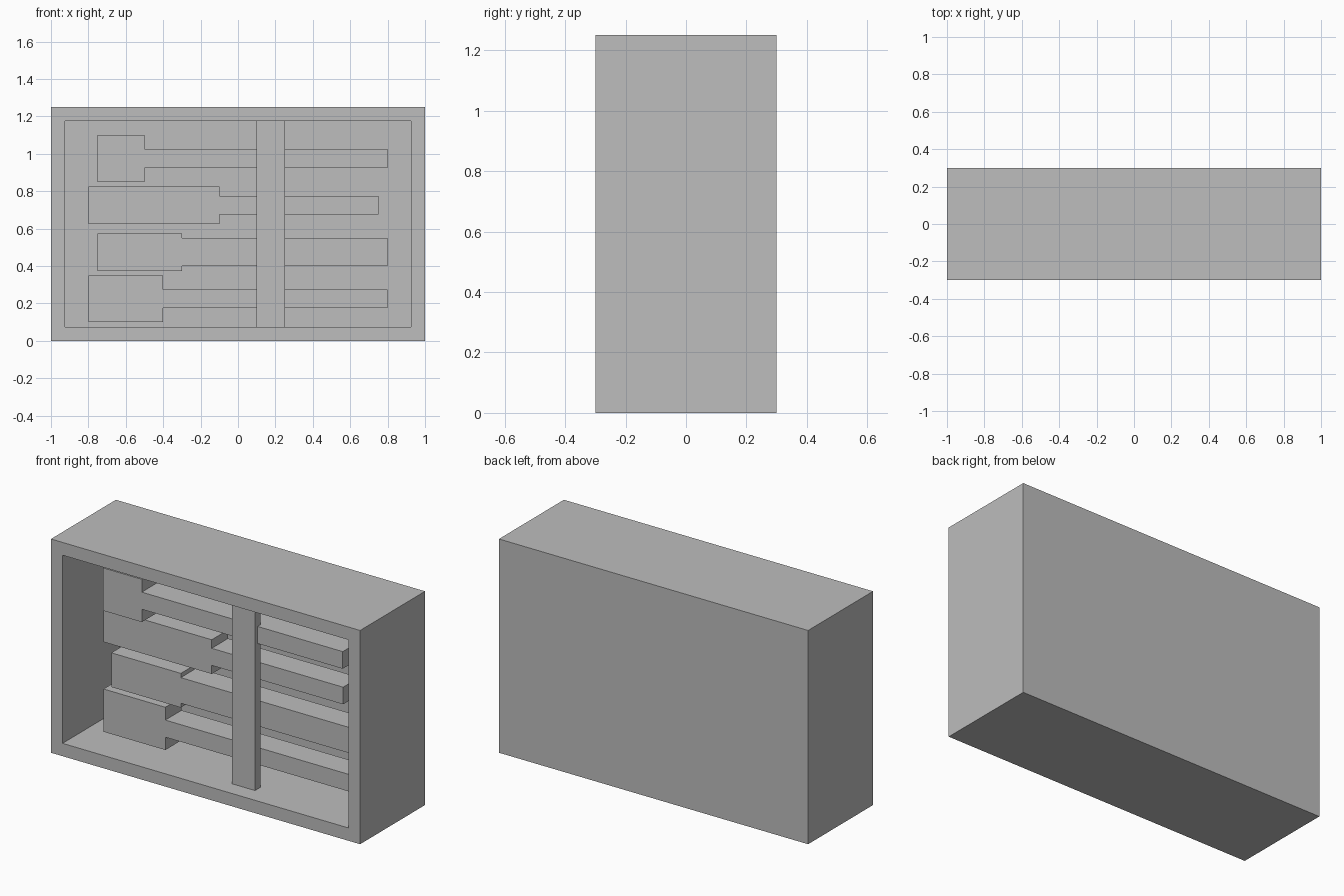
import bpy
import bmesh
from mathutils import Matrix, Vector

default_cube = bpy.data.objects.get("Cube")
if default_cube:
    bpy.data.objects.remove(default_cube, do_unlink=True)

# Single plain grey
GREY = (0.51, 0.51, 0.51, 1)
grey = bpy.data.materials.new("plain grey")
grey.use_nodes = True
grey.diffuse_color = GREY
grey.node_tree.nodes["Principled BSDF"].inputs["Base Color"].default_value = GREY


def finish(name, bm):
    bmesh.ops.recalc_face_normals(bm, faces=bm.faces)
    mesh = bpy.data.meshes.new(name)
    bm.to_mesh(mesh)
    bm.free()
    mesh.materials.append(grey)
    obj = bpy.data.objects.new(name, mesh)
    bpy.context.collection.objects.link(obj)
    return obj


def box(x, y, z):
    """Box bmesh from (min, max) pairs."""
    bm = bmesh.new()
    low, high = (Vector(corner) for corner in zip(x, y, z))
    place = Matrix.Translation((low + high) / 2) @ Matrix.Diagonal((*(high - low), 1))
    bmesh.ops.create_cube(bm, size=1, matrix=place)
    return bm


WALL = 0.075
WIDTH, DEPTH, HEIGHT = 2, 0.6, 1.25

# Open-fronted case: inset a flat rim, then extrude the middle back into a recess
case = box((-WIDTH / 2, WIDTH / 2), (-DEPTH / 2, DEPTH / 2), (0, HEIGHT))
front = min(case.faces, key=lambda f: f.calc_center_median().y)
bmesh.ops.inset_region(case, faces=[front], thickness=WALL, use_even_offset=True)
recess = bmesh.ops.extrude_discrete_faces(case, faces=[front])["faces"][0]
for vert in recess.verts:
    vert.co.y = DEPTH / 2 - WALL
finish("case", case)

# Upright strap holding the tools
finish("strap", box((0.1, 0.25), (-0.2, -0.15), (WALL, HEIGHT - WALL)))


def tool(name, centre_z, start, step, end, head, shaft, front_y, depth=0.15):
    """Stepped flat outline, wide head then narrow shaft, extruded backwards."""
    half = [(start, head / 2), (step, head / 2), (step, shaft / 2), (end, shaft / 2)]
    outline = half + [(x, -z) for x, z in reversed(half)]
    bm = bmesh.new()
    face = bm.faces.new([bm.verts.new((x, front_y, centre_z + z)) for x, z in outline])
    made = bmesh.ops.extrude_face_region(bm, geom=[face], use_keep_orig=True)
    bmesh.ops.translate(bm, vec=(0, depth, 0),
                        verts=[g for g in made["geom"] if isinstance(g, bmesh.types.BMVert)])
    finish(name, bm)


# Four tools stacked from top to bottom
tool("hammer", 0.975, -0.75, -0.5, 0.8, 0.25, 0.1, -0.175)
tool("screwdriver", 0.725, -0.8, -0.1, 0.75, 0.2, 0.1, -0.1)
tool("pliers", 0.475, -0.75, -0.3, 0.8, 0.2, 0.15, -0.1)
tool("wrench", 0.225, -0.8, -0.4, 0.8, 0.25, 0.1, -0.1)
